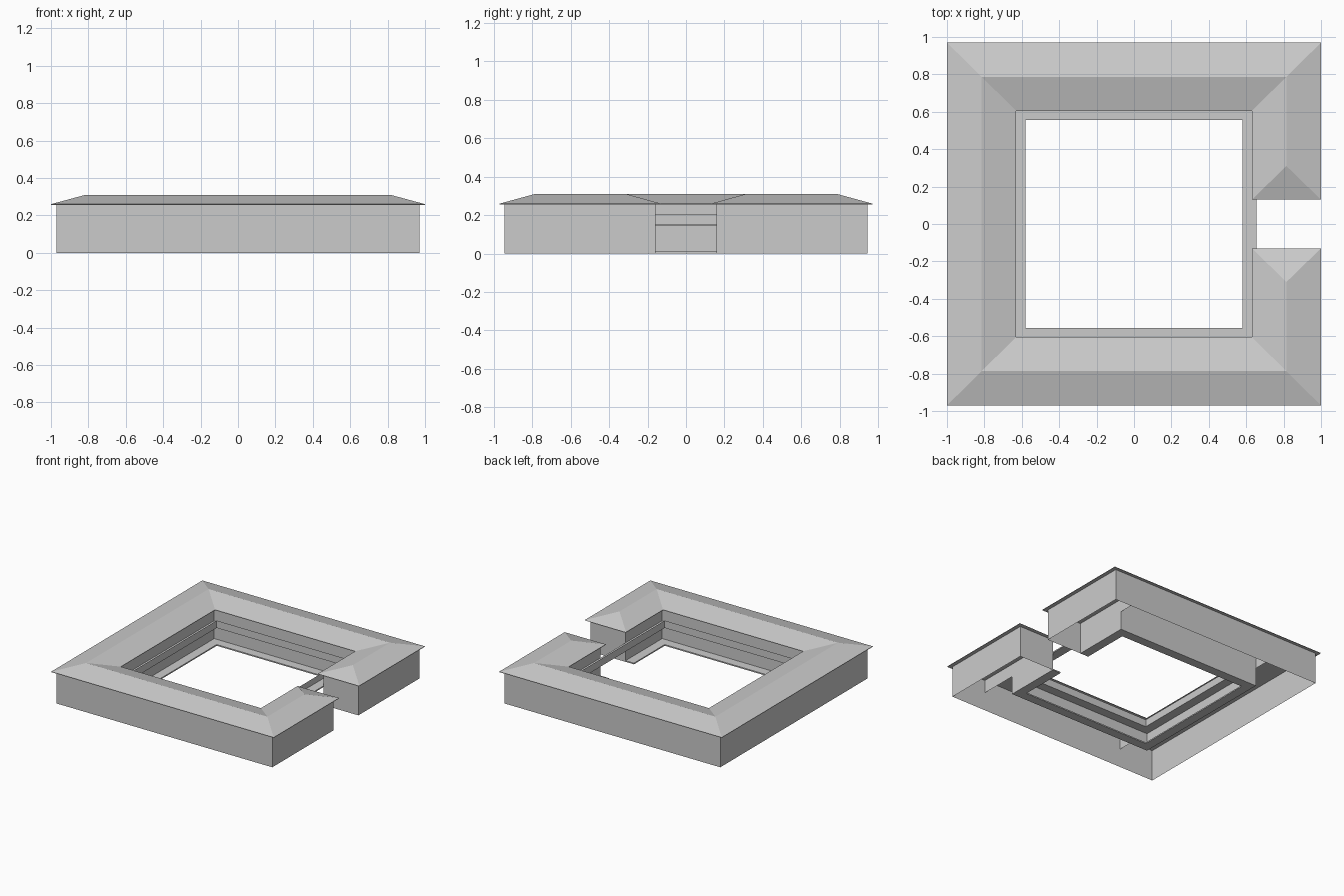
import bpy, bmesh

old = bpy.data.objects.get("Cube")
if old:
    bpy.data.objects.remove(old)

stone = bpy.data.materials.new("pale_grey")
stone.use_nodes = True
GREY = (0.6, 0.6, 0.6, 1)
stone.diffuse_color = GREY
stone.node_tree.nodes["Principled BSDF"].inputs["Base Color"].default_value = GREY


def c_path(x, y, gap, z):
    """Rectangle outline, open at a gap on the +x side."""
    return [(x, -gap, z), (x, -y, z), (-x, -y, z), (-x, y, z), (x, y, z), (x, gap, z)]


def rect(x, y, z):
    return [(x, -y, z), (x, y, z), (-x, y, z), (-x, -y, z)]


def loft(name, rails, closed_path=False, closed_section=False, caps=False):
    """Skin neighbouring rails with quads and optionally cap the two ends."""
    bm = bmesh.new()
    rows = [[bm.verts.new(p) for p in rail] for rail in rails]
    n, m = len(rows[0]), len(rows)
    for i in range(m if closed_section else m - 1):
        a, b = rows[i], rows[(i + 1) % m]
        for j in range(n if closed_path else n - 1):
            k = (j + 1) % n
            bm.faces.new((a[j], a[k], b[k], b[j]))
    if caps:
        for j in (0, n - 1):
            bm.faces.new([row[j] for row in rows])
    bmesh.ops.recalc_face_normals(bm, faces=bm.faces)
    mesh = bpy.data.meshes.new(name)
    bm.to_mesh(mesh)
    bm.free()
    mesh.materials.append(stone)
    obj = bpy.data.objects.new(name, mesh)
    bpy.context.collection.objects.link(obj)
    return obj


EAVE, RIDGE = 0.26, 0.31
IN_X, IN_Y = 0.655, 0.63      # courtyard walls
OUT_X, OUT_Y = 0.97, 0.945    # outer walls
LIP_X, LIP_Y = 0.58, 0.555    # courtyard edge of the galleries
GATE = 0.16

# Hipped roof with closed soffit and thin fascia
loft("roof", [
    c_path(1, 0.97, 0.13, EAVE - 0.004),
    c_path(1, 0.97, 0.13, EAVE),
    c_path(0.815, 0.787, 0.31, RIDGE),
    c_path(0.63, 0.605, 0.13, EAVE),
    c_path(0.63, 0.605, 0.13, EAVE - 0.004),
], closed_section=True, caps=True)

# Outer and courtyard walls, joined at the gateway, open underneath
loft("walls", [
    c_path(OUT_X, OUT_Y, GATE, 0),
    c_path(OUT_X, OUT_Y, GATE, EAVE),
    c_path(IN_X, IN_Y, GATE, EAVE),
    c_path(IN_X, IN_Y, GATE, 0),
], caps=True)

# Ground walkway, broken at the gateway
loft("walkway", [
    c_path(LIP_X, LIP_Y, GATE, 0),
    c_path(LIP_X, LIP_Y, GATE, 0.01),
    c_path(IN_X, IN_Y, GATE, 0.01),
    c_path(IN_X, IN_Y, GATE, 0),
], closed_section=True, caps=True)

# Upper gallery bridging the gateway, with its parapet
loft("gallery_floor", [
    rect(LIP_X, LIP_Y, 0.145),
    rect(LIP_X, LIP_Y, 0.155),
    rect(IN_X, IN_Y, 0.155),
    rect(IN_X, IN_Y, 0.145),
], closed_path=True, closed_section=True)
loft("gallery_parapet", [rect(LIP_X, LIP_Y, 0.155), rect(LIP_X, LIP_Y, 0.205)],
     closed_path=True)

# Upper-storey partitions across the corners of the building
for sx, side in ((1, "left"), (-1, "right")):
    for sy, end in ((-1, "front"), (1, "back")):
        x = sx * IN_X
        loft(f"partition_{end}_{side}", [
            [(x, sy * IN_Y, z), (x, sy * OUT_Y, z)] for z in (0.15, EAVE)])
